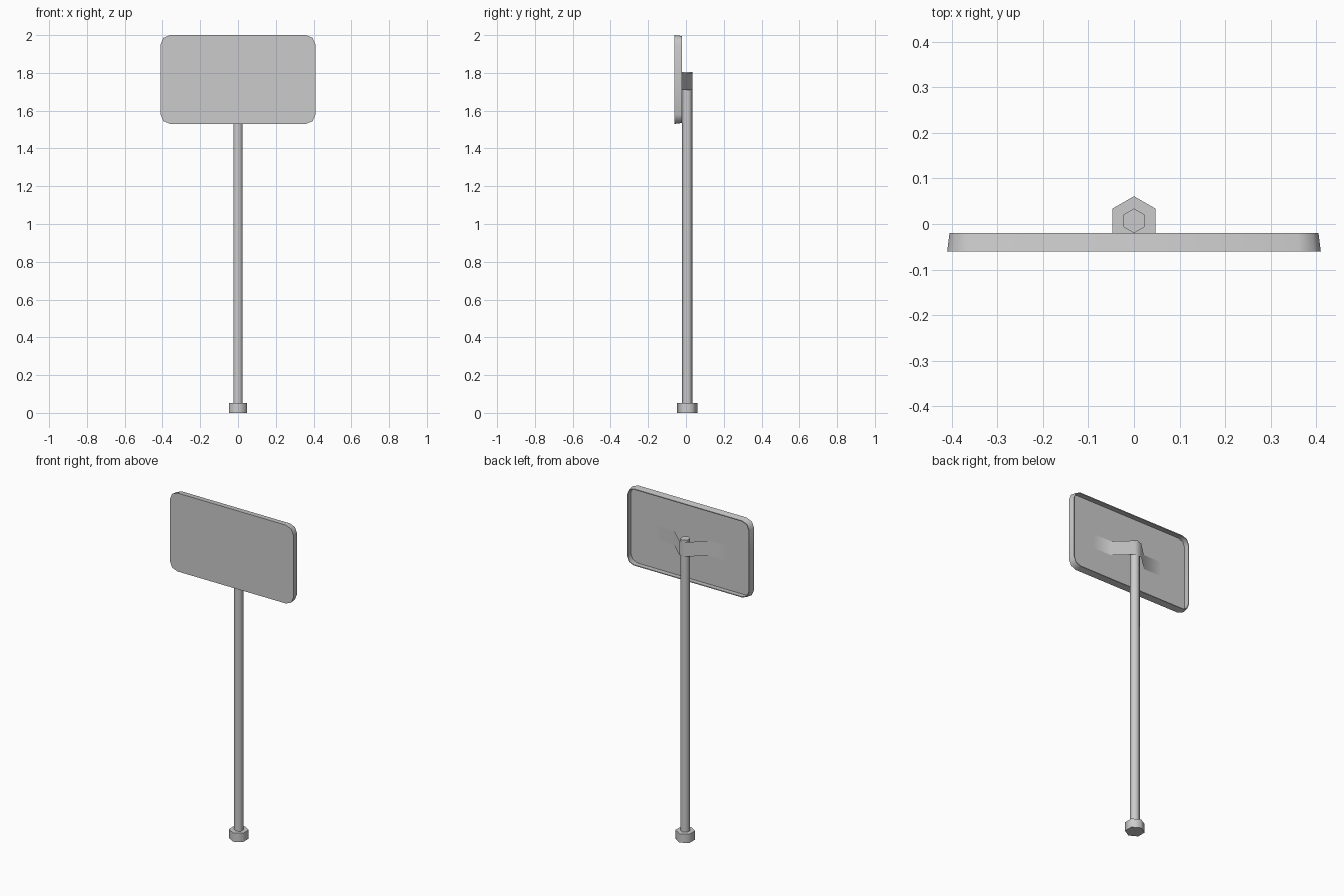
import bpy, bmesh
from math import sin, cos, pi, radians

if "Cube" in bpy.data.objects:
    bpy.data.objects.remove(bpy.data.objects["Cube"])


def finish(name, bm, angle):
    bmesh.ops.recalc_face_normals(bm, faces=bm.faces)
    me = bpy.data.meshes.new(name)
    bm.to_mesh(me)
    bm.free()
    ob = bpy.data.objects.new(name, me)
    bpy.context.collection.objects.link(ob)
    bpy.ops.object.select_all(action='DESELECT')
    ob.select_set(True)
    bpy.context.view_layer.objects.active = ob
    bpy.ops.object.shade_smooth_by_angle(angle=radians(angle))
    return ob


def hex_prism(name, r, z0, z1, cy=0.007):
    bm = bmesh.new()
    ring = [bm.verts.new((r * cos(pi / 6 + i * pi / 3), cy + r * sin(pi / 6 + i * pi / 3), z0))
            for i in range(6)]
    base = bm.faces.new(ring)
    ext = bmesh.ops.extrude_face_region(bm, geom=[base], use_keep_orig=True)
    for v in ext['geom']:
        if isinstance(v, bmesh.types.BMVert):
            v.co.z = z1
    return finish(name, bm, 65)


def rounded_ring(bm, inset, y, w=0.41, h=0.235, r=0.05, seg=2, cz=1.765):
    pts = []
    rr = r - inset
    for k, (sx, sz) in enumerate([(1, 1), (-1, 1), (-1, -1), (1, -1)]):
        for i in range(seg + 1):
            a = (k + i / seg) * pi / 2
            pts.append(bm.verts.new((sx * (w - r) + rr * cos(a), y,
                                     cz + sz * (h - r) + rr * sin(a))))
    return pts


# Hexagonal pole and its foot
hex_prism("pole", 0.027, 0.0, 1.805)
hex_prism("pole_foot", 0.054, 0.0, 0.053)

# Sign panel: shallow tray with a tapered rim, open to the back
bm = bmesh.new()
rings = [rounded_ring(bm, i, y) for i, y in
         [(0.0, -0.06), (0.005, -0.02), (0.010, -0.02), (0.006, -0.056)]]
for a, b in zip(rings, rings[1:]):
    n = len(a)
    for i in range(n):
        bm.faces.new((a[i], a[(i + 1) % n], b[(i + 1) % n], b[i]))
bm.faces.new(rings[0])
bm.faces.new(rings[-1])
finish("sign_panel", bm, 50)

# Bent strap holding the panel to the pole
half = [(0.022, 0.034), (0.115, -0.054), (0.235, -0.055)]
profile = [(-x, y) for x, y in reversed(half)] + half
bm = bmesh.new()
cols = [[bm.verts.new((x, y, z)) for z in (1.71, 1.797)] for x, y in profile]
for a, b in zip(cols, cols[1:]):
    bm.faces.new((b[0], a[0], a[1], b[1]))
strap = finish("strap", bm, 80)
if strap.data.polygons[2].normal.y < 0:
    strap.data.flip_normals()
